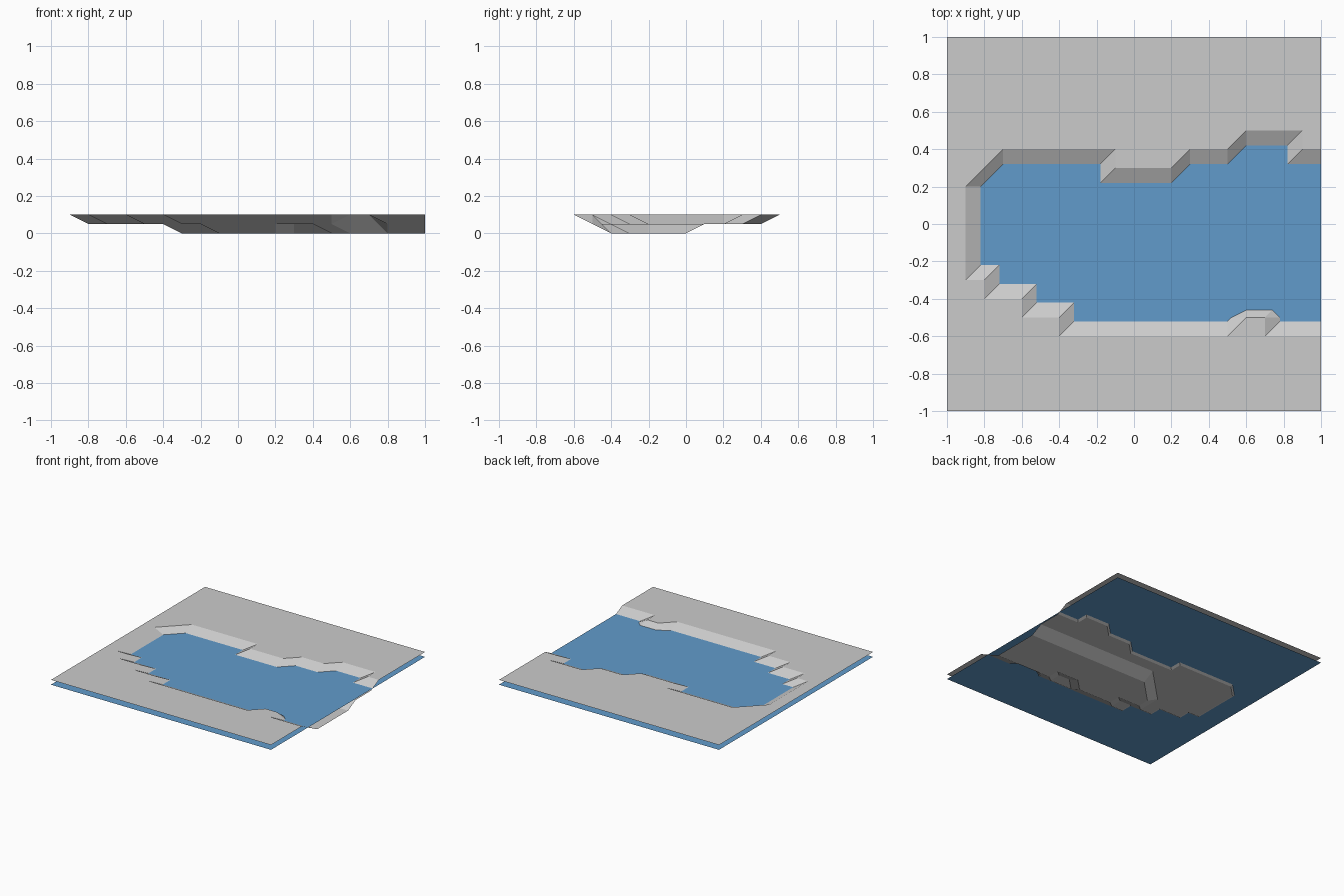
import bpy, bmesh

if "Cube" in bpy.data.objects:
    bpy.data.objects.remove(bpy.data.objects["Cube"])

N = 20          # grid cells per side
STEP = 0.1

# Basin outline: (first column, last column, south row, north row) in tenths of a unit
SHELF = [(-8, -8, -2, 2), (-7, -6, -3, 3), (-5, -4, -4, 3), (-3, -2, -5, 3),
         (-1, 2, -5, 2), (3, 5, -5, 3), (6, 7, -4, 4), (8, 8, -5, 4), (9, 10, -5, 3)]
# Deep channel inside the basin
DEEP = [(-3, -3, -3, -2), (-2, -2, -3, -1), (-1, 2, -4, 0), (3, 4, -3, 0), (5, 10, -4, 0)]


def inside(i, j, spans):
    return any(a <= i <= b and s <= j <= n for a, b, s, n in spans)


def height(i, j):
    if inside(i, j, DEEP):
        return 0.0
    return 0.05 if inside(i, j, SHELF) else 0.1


def make_object(name, bm):
    mesh = bpy.data.meshes.new(name)
    bm.to_mesh(mesh)
    bm.free()
    obj = bpy.data.objects.new(name, mesh)
    bpy.context.collection.objects.link(obj)
    return obj


# Stepped ground sheet, every cell split along the same diagonal
bm = bmesh.new()
half = N // 2
v = {(i, j): bm.verts.new((i * STEP, j * STEP, height(i, j)))
     for i in range(-half, half + 1) for j in range(-half, half + 1)}
for i in range(-half, half):
    for j in range(-half, half):
        a, b, c, d = v[i, j], v[i + 1, j], v[i + 1, j + 1], v[i, j + 1]
        bm.faces.new((a, b, c))
        bm.faces.new((a, c, d))
make_object("river_bed_ground", bm)

# Flat water sheet
bm = bmesh.new()
bmesh.ops.create_grid(bm, x_segments=1, y_segments=1, size=1.0)
bmesh.ops.translate(bm, verts=bm.verts, vec=(0, 0, 0.06))
water = make_object("water_surface", bm)
blue = bpy.data.materials.new("water_blue")
blue.diffuse_color = (0.12, 0.33, 0.6, 1)
blue.use_nodes = True
blue.node_tree.nodes["Principled BSDF"].inputs["Base Color"].default_value = blue.diffuse_color
water.data.materials.append(blue)
